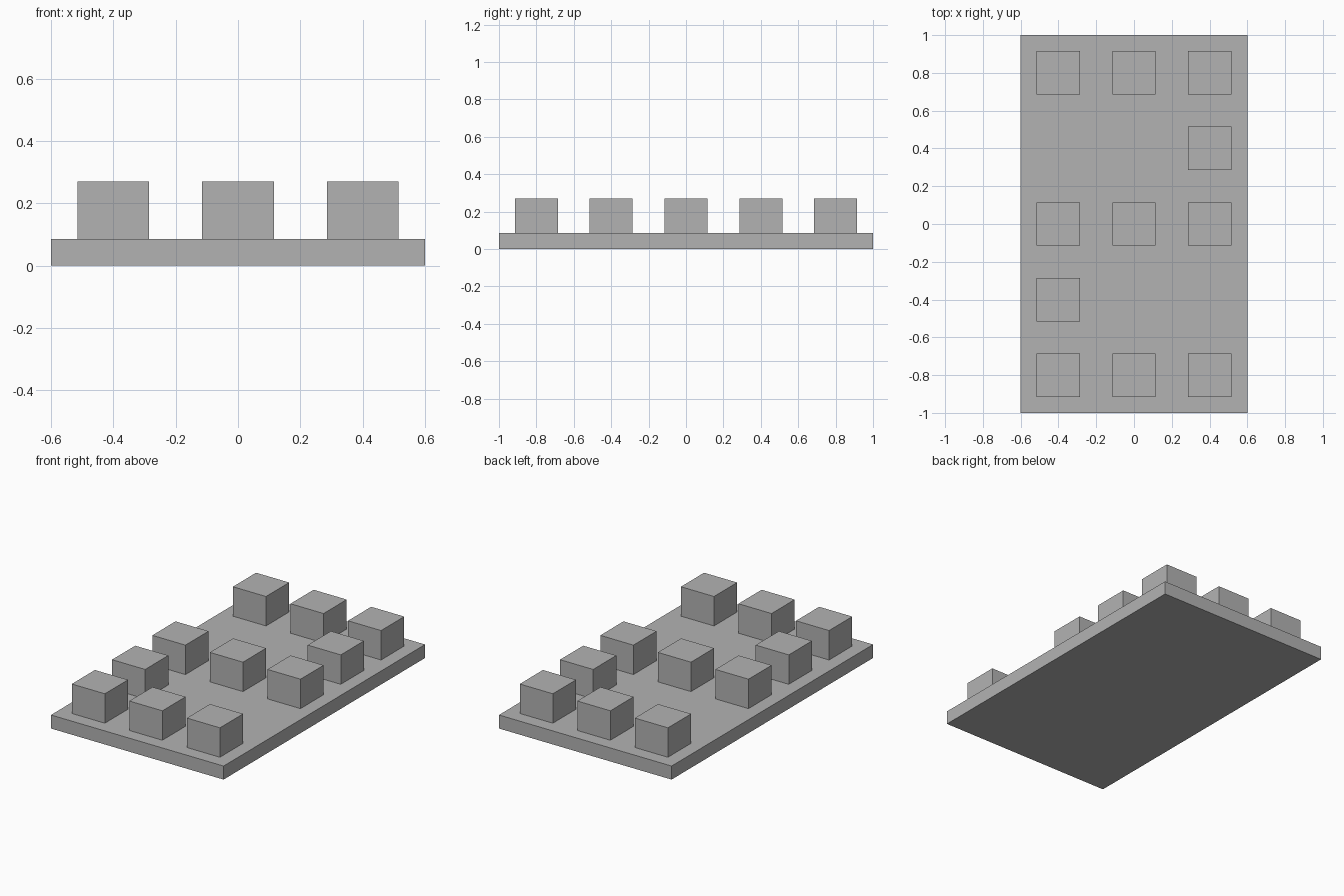
import bpy

# Remove the default cube
cube = bpy.data.objects.get("Cube")
if cube:
    bpy.data.objects.remove(cube, do_unlink=True)

# Single plain colour
grey = bpy.data.materials.new("plain_grey")
grey.use_nodes = True
colour = (0.45, 0.45, 0.45, 1.0)
grey.diffuse_color = colour
grey.node_tree.nodes["Principled BSDF"].inputs["Base Color"].default_value = colour

PLATE_TOP = 0.085
BLOCK_TOP = 0.27
BLOCK_WIDTH = 0.23
PITCH = 0.4


def box(name, x, y, bottom, top, width, depth):
    """Axis-aligned box resting on a given height."""
    bpy.ops.mesh.primitive_cube_add(size=1, location=(x, y, (bottom + top) / 2))
    obj = bpy.context.object
    obj.name = name
    obj.scale = (width, depth, top - bottom)
    bpy.ops.object.transform_apply(location=False, rotation=False, scale=True)
    obj.data.materials.append(grey)
    return obj


# Base plate
box("base_plate", 0, 0, 0, PLATE_TOP, 1.2, 2.0)

# Raised blocks, rows listed from back to front
layout = ["###",
          "..#",
          "###",
          "#..",
          "###"]
for row, cells in enumerate(layout):
    for column, cell in enumerate(cells):
        if cell == "#":
            box(f"block_row{row + 1}_column{column + 1}",
                (column - 1) * PITCH, (2 - row) * PITCH,
                PLATE_TOP, BLOCK_TOP, BLOCK_WIDTH, BLOCK_WIDTH)
